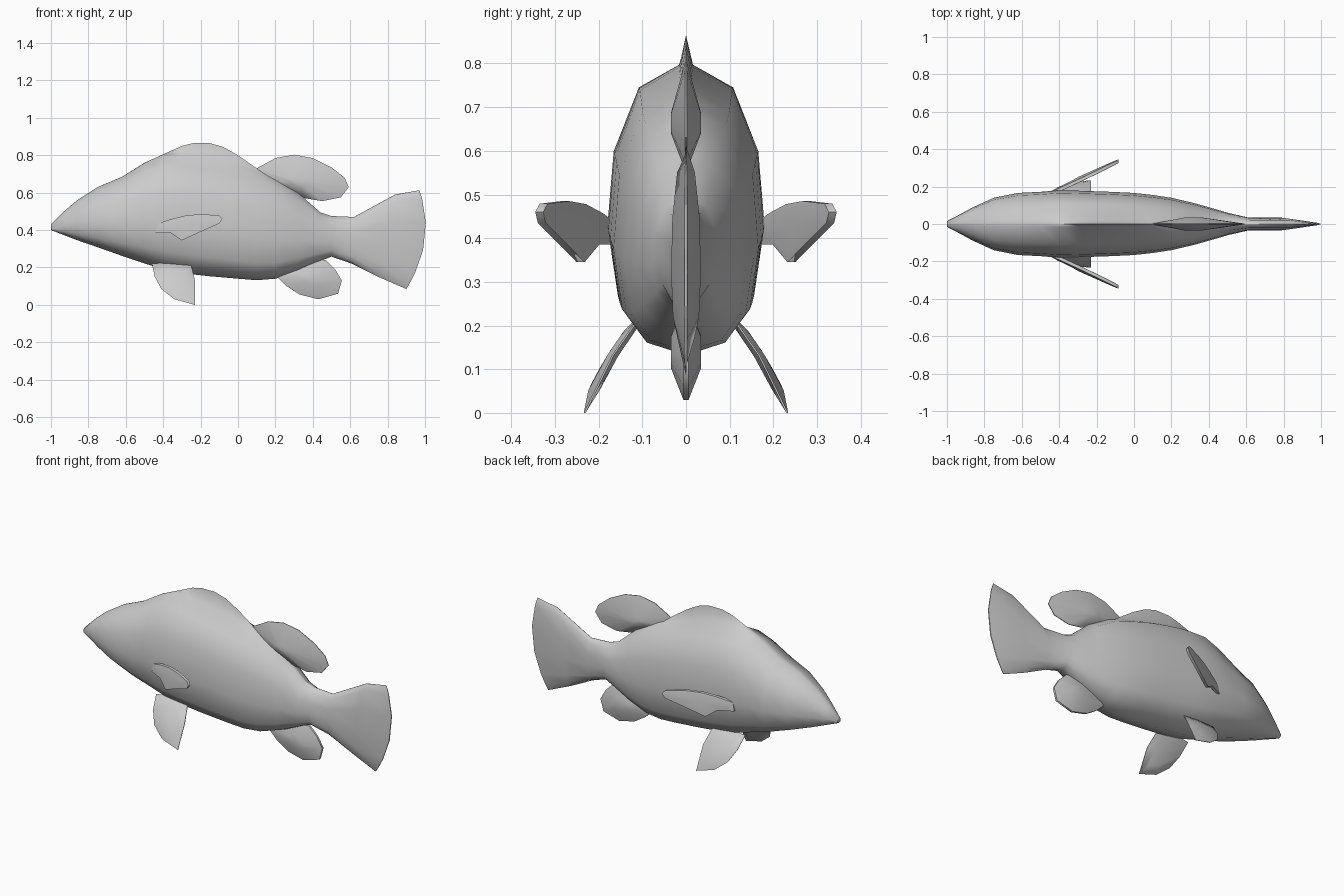
import bpy, bmesh, math
from mathutils import Vector

if "Cube" in bpy.data.objects:
    bpy.data.objects.remove(bpy.data.objects["Cube"])


def finish(name, bm, angle=60):
    bmesh.ops.recalc_face_normals(bm, faces=bm.faces)
    me = bpy.data.meshes.new(name)
    bm.to_mesh(me)
    bm.free()
    ob = bpy.data.objects.new(name, me)
    bpy.context.collection.objects.link(ob)
    bpy.ops.object.select_all(action='DESELECT')
    ob.select_set(True)
    bpy.context.view_layer.objects.active = ob
    bpy.ops.object.shade_smooth_by_angle(angle=math.radians(angle))
    return ob


def loft(name, sections, half):
    """Sections: x top, z top, x bottom, z bottom, half width, bow, ridge height."""
    ring = half + [(-y, f) for y, f in reversed(half[1:-1])]
    bm = bmesh.new()
    loops = []
    for xt, zt, xb, zb, w, bow, ridge in sections:
        loop = []
        for i, (y, f) in enumerate(ring):
            z = zb + (zt - zb) * f + (ridge if i == len(half) - 1 else 0)
            loop.append(bm.verts.new((xb + (xt - xb) * f + bow * 4 * f * (1 - f), y * w, z)))
        loops.append(loop)
    n = len(ring)
    for a, b in zip(loops, loops[1:]):
        for i in range(n):
            bm.faces.new((a[i], a[(i + 1) % n], b[(i + 1) % n], b[i]))
    bm.faces.new(loops[0])
    bm.faces.new(loops[-1])
    return finish(name, bm)


def fin(name, outline, heart, thick, place=lambda x, z: 0.0, inset=0.5, rim=0.002):
    """Lens-shaped fin: thin rim, thicker around the heart point, bent by place."""
    bm = bmesh.new()
    c = Vector(heart)
    rings = []
    for s in (-1, 1):
        for k, t in ((1, rim), (inset, thick)):
            pts = [c + (Vector(p) - c) * k for p in outline]
            rings.append([bm.verts.new((p.x, place(p.x, p.y) + s * t, p.y)) for p in pts])
    a, ai, b, bi = rings
    n = len(outline)
    for u, v in ((ai, a), (a, b), (b, bi)):
        for i in range(n):
            j = (i + 1) % n
            bm.faces.new((u[i], u[j], v[j], v[i]))
    for loop, s in ((ai, -1), (bi, 1)):
        m = bm.verts.new((c.x, place(*heart) + s * thick, c.y))
        for i in range(n):
            bm.faces.new((loop[i], loop[(i + 1) % n], m))
    return finish(name, bm)


# Body with front dorsal ridge and tail fin, lofted from nose to tail edge
half = [(0, 0), (0.58, 0.05), (0.88, 0.16), (1, 0.39), (0.92, 0.67), (0.6, 0.91),
        (0.09, 0.995), (0, 1)]
body = [(-1.0, .43, .40, .015, 0), (-.93, .50, .373, .052, 0), (-.86, .56, .346, .09, 0),
        (-.75, .63, .308, .14, 0), (-.62, .685, .262, .166, 0), (-.5, .76, .222, .172, 0),
        (-.4, .80, .19, .18, .005), (-.3, .80, .172, .178, .05), (-.24, .795, .163, .176, .07),
        (-.15, .78, .153, .173, .085), (-.08, .765, .147, .17, .08), (.0, .745, .14, .166, .055),
        (.1, .715, .132, .155, .015), (.2, .675, .14, .14, 0),
        (.32, .60, .18, .112, 0), (.44, .495, .235, .078, 0), (.5, .475, .258, .06, 0)]
sections = [(x, zt, x, zb, w, 0, r) for x, zt, zb, w, r in body]
sections += [(.62, .47, .61, .22, .034, 0, 0), (.84, .59, .75, .15, .034, 0, 0),
             (.97, .613, .9, .085, .003, .065, 0)]
loft("body", sections, half)

# Fins on the centre line
fin("rear_dorsal_fin",
    [(.1, .73), (.2, .785), (.3, .803), (.4, .785), (.5, .735), (.57, .68), (.592, .63),
     (.55, .575), (.45, .555), (.36, .57), (.22, .62), (.12, .67)],
    (.31, .66), .034, inset=.2)
fin("anal_fin",
    [(.2, .16), (.26, .1), (.33, .055), (.43, .03), (.535, .06), (.555, .13),
     (.52, .19), (.47, .24), (.36, .25), (.25, .2)],
    (.4, .14), .034, inset=.35, rim=.006)

# Paired fins, one on each side
pelvic = [(-.46, .22), (-.445, .15), (-.41, .085), (-.34, .03), (-.23, 0.0),
          (-.23, .13), (-.25, .21), (-.35, .23)]
pectoral = [(-.44, .385), (-.43, .435), (-.36, .458), (-.28, .478), (-.2, .485),
            (-.1, .479), (-.083, .46), (-.1, .435), (-.19, .395), (-.3, .345), (-.36, .385)]
for side, s in (("left", -1), ("right", 1)):
    fin(side + "_pelvic_fin", pelvic, (-.33, .13), .013,
        lambda x, z: s * (.232 - .36 * z - 1.0 * z * z), inset=0.6)
    fin(side + "_pectoral_fin", pectoral, (-.27, .425), .011,
        lambda x, z: s * (.175 + (x + .42) * .49 - (z - .42) * .1), inset=0.8, rim=.009)
